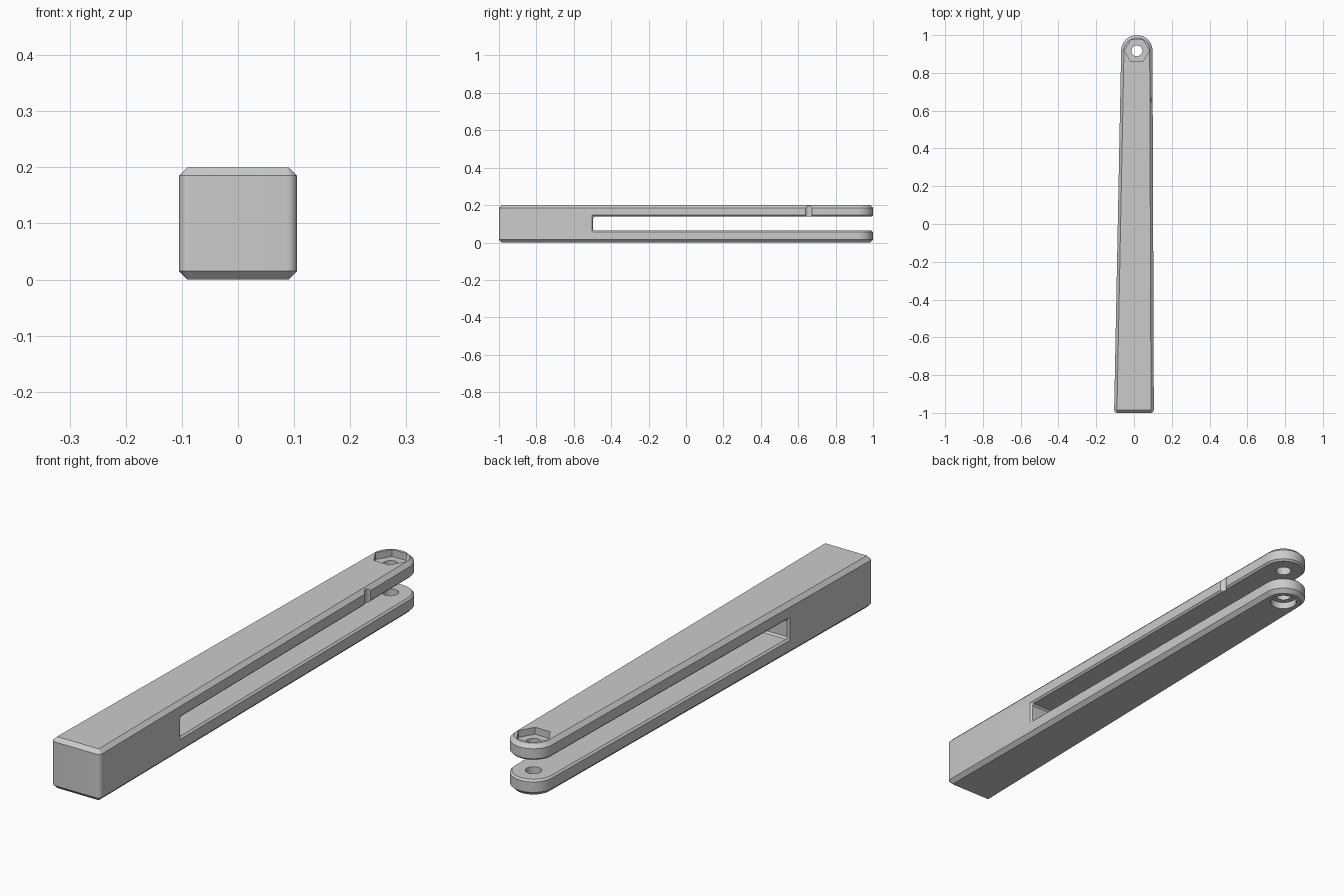
import bpy
from math import sin, cos, radians, pi

cube = bpy.data.objects.get("Cube")
if cube:
    bpy.data.objects.remove(cube, do_unlink=True)

CHAMFER = 0.015
PIVOT = (0.015, 0.917)

grey = bpy.data.materials.new("plain grey")
grey.use_nodes = True
grey.diffuse_color = (0.6, 0.6, 0.6, 1)
grey.node_tree.nodes["Principled BSDF"].inputs["Base Color"].default_value = grey.diffuse_color


def arc(centre, radius, start, end, steps):
    """Points on an arc, angles in degrees."""
    angles = [radians(start + (end - start) * i / steps) for i in range(steps + 1)]
    return [(centre[0] + radius * cos(a), centre[1] + radius * sin(a)) for a in angles]


def circle(centre, radius, sides):
    return arc(centre, radius, 0, 360, sides)[:-1]


def loft(name, layers):
    """Closed solid through (outline, height) layers."""
    n = len(layers[0][0])
    verts = [(x, y, z) for outline, z in layers for x, y in outline]
    faces = [tuple(reversed(range(n))), tuple(range(len(verts) - n, len(verts)))]
    for k in range(len(layers) - 1):
        for i in range(n):
            j = (i + 1) % n
            faces.append((k * n + i, k * n + j, k * n + n + j, k * n + n + i))
    mesh = bpy.data.meshes.new(name)
    mesh.from_pydata(verts, [], faces)
    mesh.materials.append(grey)
    obj = bpy.data.objects.new(name, mesh)
    bpy.context.collection.objects.link(obj)
    return obj


def body_outline(inset):
    """Tapered bar with rounded front corners and a round rear end."""
    r = 0.018
    corner = r - inset
    return (arc((-0.105 + r, -1 + r), corner, 180, 270, 6)
            + arc((0.105 - r, -1 + r), corner, 270, 360, 6)
            + arc(PIVOT, 0.083 - inset, 0, 180, 32))


def cut(target, name, outline, low, high):
    """Subtract a prism from the target."""
    cutter = loft(name, [(outline, low), (outline, high)])
    cutter.hide_render = True
    mod = target.modifiers.new(name, "BOOLEAN")
    mod.operation = "DIFFERENCE"
    mod.solver = "EXACT"
    mod.object = cutter
    bpy.ops.object.modifier_apply(modifier=name)
    bpy.data.objects.remove(cutter, do_unlink=True)


# Chamfered bar
bar = loft("forked_bar", [(body_outline(CHAMFER), 0), (body_outline(0), CHAMFER),
                          (body_outline(0), 0.2 - CHAMFER), (body_outline(CHAMFER), 0.2)])
bpy.context.view_layer.objects.active = bar
bar.select_set(True)

# Long slot that splits the bar into two arms, with its edges broken
slot = [(-0.3, -0.496), (0.3, -0.496), (0.3, 1.3), (-0.3, 1.3)]
cut(bar, "slot", slot, 0.063, 0.139)
bevel = bar.modifiers.new("slot_edges", "BEVEL")
bevel.width = 0.007
bevel.segments = 1
bevel.limit_method = "ANGLE"
bevel.angle_limit = radians(65)
bevel.use_clamp_overlap = False
bpy.ops.object.modifier_apply(modifier="slot_edges")

# Bolt hole, hexagonal nut pocket above and round head pocket below
cut(bar, "bolt_hole", circle(PIVOT, 0.029, 32), -0.1, 0.3)
cut(bar, "nut_pocket", circle(PIVOT, 0.065, 6), 0.173, 0.3)
cut(bar, "head_pocket", circle(PIVOT, 0.05, 32), -0.1, 0.027)

# Small upright groove in the left side of the upper arm
cut(bar, "groove", circle((0.109, 0.657), 0.02, 24), 0.1, 0.3)

bpy.ops.object.shade_smooth_by_angle(angle=pi / 6)
